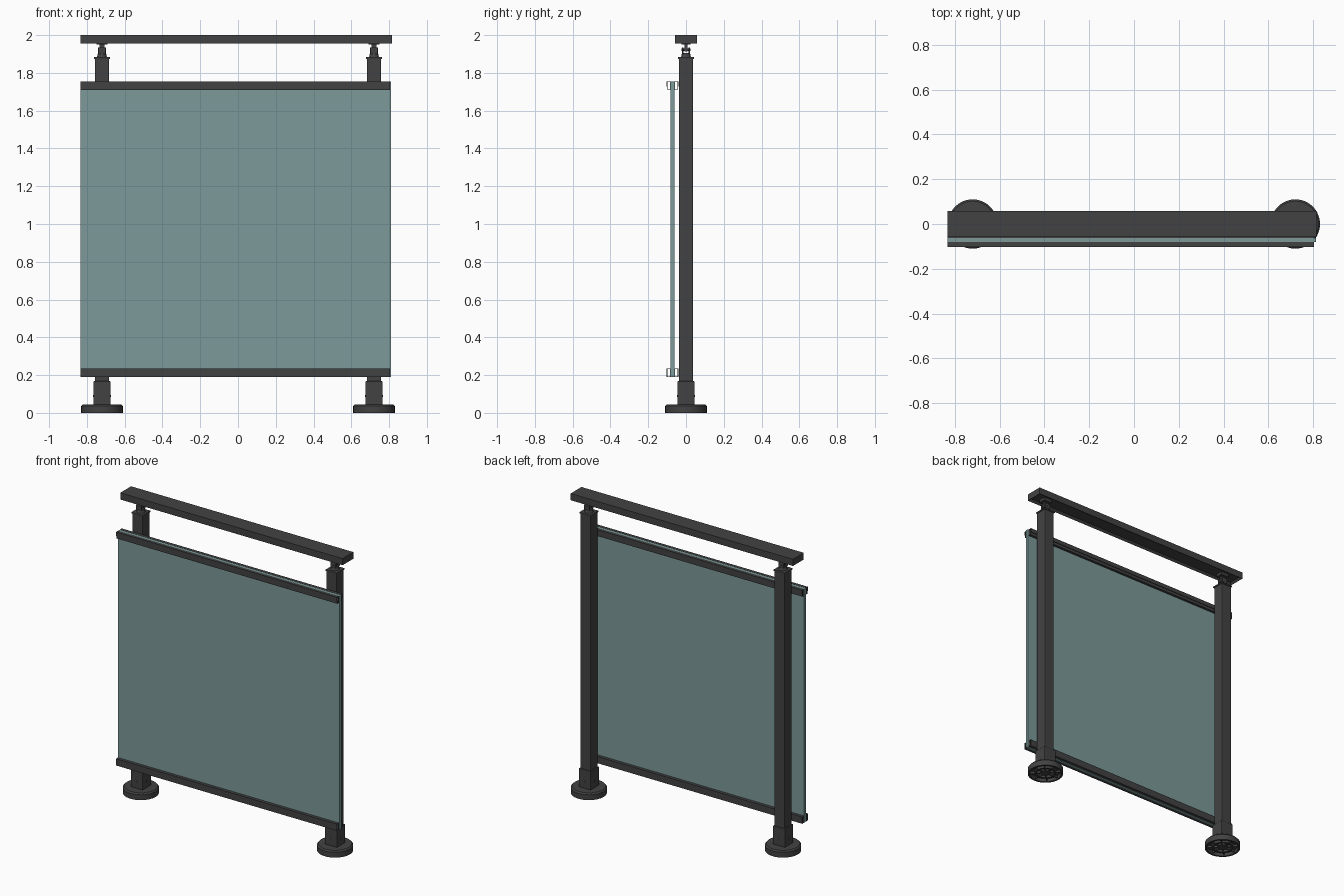
import bpy, bmesh, math
from mathutils import Matrix, Vector

if "Cube" in bpy.data.objects:
    bpy.data.objects.remove(bpy.data.objects["Cube"])


def material(name, color):
    m = bpy.data.materials.new(name)
    m.diffuse_color = color
    m.use_nodes = True
    m.node_tree.nodes["Principled BSDF"].inputs["Base Color"].default_value = m.diffuse_color
    return m


DARK = material("dark_metal", (0.055, 0.055, 0.055, 1))
GLASS = material("tinted_glass", (0.2, 0.32, 0.32, 0.7))


def finish(name, bm, mat=DARK, smooth=False):
    bmesh.ops.recalc_face_normals(bm, faces=bm.faces[:])
    me = bpy.data.meshes.new(name)
    bm.to_mesh(me)
    bm.free()
    ob = bpy.data.objects.new(name, me)
    bpy.context.collection.objects.link(ob)
    me.materials.append(mat)
    if smooth:
        bpy.context.view_layer.objects.active = ob
        ob.select_set(True)
        bpy.ops.object.shade_smooth_by_angle(angle=math.radians(35))
        ob.select_set(False)
    return ob


def box(name, lo, hi, mat=DARK, bevel=0, upright_only=False):
    lo, hi = Vector(lo), Vector(hi)
    bm = bmesh.new()
    bmesh.ops.create_cube(bm, size=1)
    for v in bm.verts:
        v.co = Vector([(a + b) / 2 + c * (b - a) for a, b, c in zip(lo, hi, v.co)])
    if bevel:
        edges = [e for e in bm.edges if not upright_only
                 or abs(e.verts[0].co.z - e.verts[1].co.z) > 1e-5]
        bmesh.ops.bevel(bm, geom=edges, offset=bevel, segments=2, affect='EDGES', profile=0.5)
    return finish(name, bm, mat)


def lathe(name, profile, center, steps=48):
    bm = bmesh.new()
    vs = [bm.verts.new((r, 0, z)) for r, z in profile]
    es = [bm.edges.new(p) for p in zip(vs, vs[1:])]
    bmesh.ops.spin(bm, geom=vs + es, cent=(0, 0, 0), axis=(0, 0, 1),
                   angle=2 * math.pi, steps=steps)
    bmesh.ops.remove_doubles(bm, verts=bm.verts[:], dist=1e-5)
    bmesh.ops.translate(bm, verts=bm.verts[:], vec=center)
    return finish(name, bm, smooth=True)


def rod(name, center, radius, length, axis, steps=20):
    bm = bmesh.new()
    rot = Matrix.Rotation(math.pi / 2, 4, axis)
    bmesh.ops.create_cone(bm, cap_ends=True, segments=steps, radius1=radius, radius2=radius,
                          depth=length, matrix=Matrix.Translation(center) @ rot)
    return finish(name, bm, smooth=True)


def hollow_strip(name, outline, x0, x1, wall=0.003):
    """Open-ended tube along x; the inner wall is the outline shrunk by the wall."""
    ys, zs = [p[0] for p in outline], [p[1] for p in outline]
    cy, cz = (min(ys) + max(ys)) / 2, (min(zs) + max(zs)) / 2
    sy = 1 - 2 * wall / (max(ys) - min(ys))
    sz = 1 - 2 * wall / (max(zs) - min(zs))
    inner = [(cy + (y - cy) * sy, cz + (z - cz) * sz) for y, z in outline]
    bm = bmesh.new()
    rings = [[bm.verts.new((x, y, z)) for y, z in pts]
             for x, pts in ((x0, outline), (x1, outline), (x1, inner), (x0, inner))]
    n = len(outline)
    for k in range(4):
        a, b = rings[k], rings[(k + 1) % 4]
        for i in range(n):
            bm.faces.new((a[i], a[(i + 1) % n], b[(i + 1) % n], b[i]))
    return finish(name, bm)


# Handrail with a recessed channel underneath
bm = bmesh.new()
bmesh.ops.create_cube(bm, size=1, matrix=Matrix.Translation((-0.009, 0, 1.9775))
                      @ Matrix.Diagonal((1.648, 0.114, 0.045, 1)))
bm.faces.ensure_lookup_table()
under = min(bm.faces, key=lambda f: f.calc_center_median().z)
bmesh.ops.inset_region(bm, faces=[under], thickness=0.018)
bmesh.ops.translate(bm, verts=under.verts[:], vec=(0, 0, 0.014))
finish("handrail", bm)

# Glass panel
box("glass_panel", (-0.833, -0.081, 0.19), (0.811, -0.062, 1.754), GLASS)

# Clamp rails: hollow strips in front of and behind the glass, top and bottom
for label, z0, z1, step in (("top", 1.71, 1.755, 1.728), ("bottom", 0.19, 0.235, 0.212)):
    s = 0.004 if label == "top" else 0.0
    front = [(-0.081, z0), (-0.102 + s, z0), (-0.102 + s, step),
             (-0.102, step), (-0.102, z1), (-0.081, z1)]
    back = [(-0.143 - y, z) for y, z in front]
    hollow_strip(label + "_clamp_front", front, -0.833, 0.804)
    hollow_strip(label + "_clamp_back", back, -0.833, 0.804)

# Two posts with bases and handrail supports
for side, x in (("left", -0.72), ("right", 0.72)):
    # round foot, hollow underneath with a central boss
    lathe(side + "_foot", [(0, 0.006), (0.03, 0.006), (0.034, 0.02), (0.052, 0.02),
                           (0.055, 0.004), (0.066, 0.004), (0.069, 0.02), (0.094, 0.02),
                           (0.098, 0), (0.11, 0), (0.11, 0.036), (0.102, 0.045),
                           (0, 0.045)], (x, 0, 0))
    # ribs inside the foot
    bm = bmesh.new()
    for k in range(4):
        bmesh.ops.create_cube(bm, size=1, matrix=Matrix.Translation((x, 0, 0.014))
                              @ Matrix.Rotation(k * math.pi / 4, 4, 'Z')
                              @ Matrix.Diagonal((0.194, 0.006, 0.016, 1)))
    finish(side + "_foot_ribs", bm)
    # sleeve and its set screws
    box(side + "_sleeve", (x - 0.045, -0.045, 0.044), (x + 0.045, 0.045, 0.168), bevel=0.004)
    rod(side + "_screw_front_back", (x, 0, 0.09), 0.006, 0.093, 'X', 12)
    rod(side + "_screw_sides", (x, 0, 0.09), 0.006, 0.093, 'Y', 12)
    # post and cap
    box(side + "_post", (x - 0.038, -0.038, 0.1), (x + 0.038, 0.038, 1.876),
        bevel=0.005, upright_only=True)
    box(side + "_cap", (x - 0.042, -0.042, 1.874), (x + 0.042, 0.042, 1.884), bevel=0.002)
    # neck and forked swivel under the handrail
    lathe(side + "_neck", [(0, 1.88), (0.03, 1.88), (0.024, 1.89), (0.022, 1.905),
                           (0, 1.905)], (x, 0, 0), 32)
    for tag, s in (("front", -1), ("back", 1)):
        y = s * 0.018
        box(f"{side}_fork_{tag}", (x - 0.02, y - 0.004, 1.9), (x + 0.02, y + 0.004, 1.935),
            bevel=0.002)
    box(side + "_swivel_tongue", (x - 0.014, -0.009, 1.912), (x + 0.014, 0.009, 1.955), bevel=0.002)
    rod(side + "_swivel_pin", (x, 0, 1.922), 0.007, 0.046, 'X')
    box(side + "_saddle", (x - 0.03, -0.024, 1.95), (x + 0.03, 0.024, 1.97))
